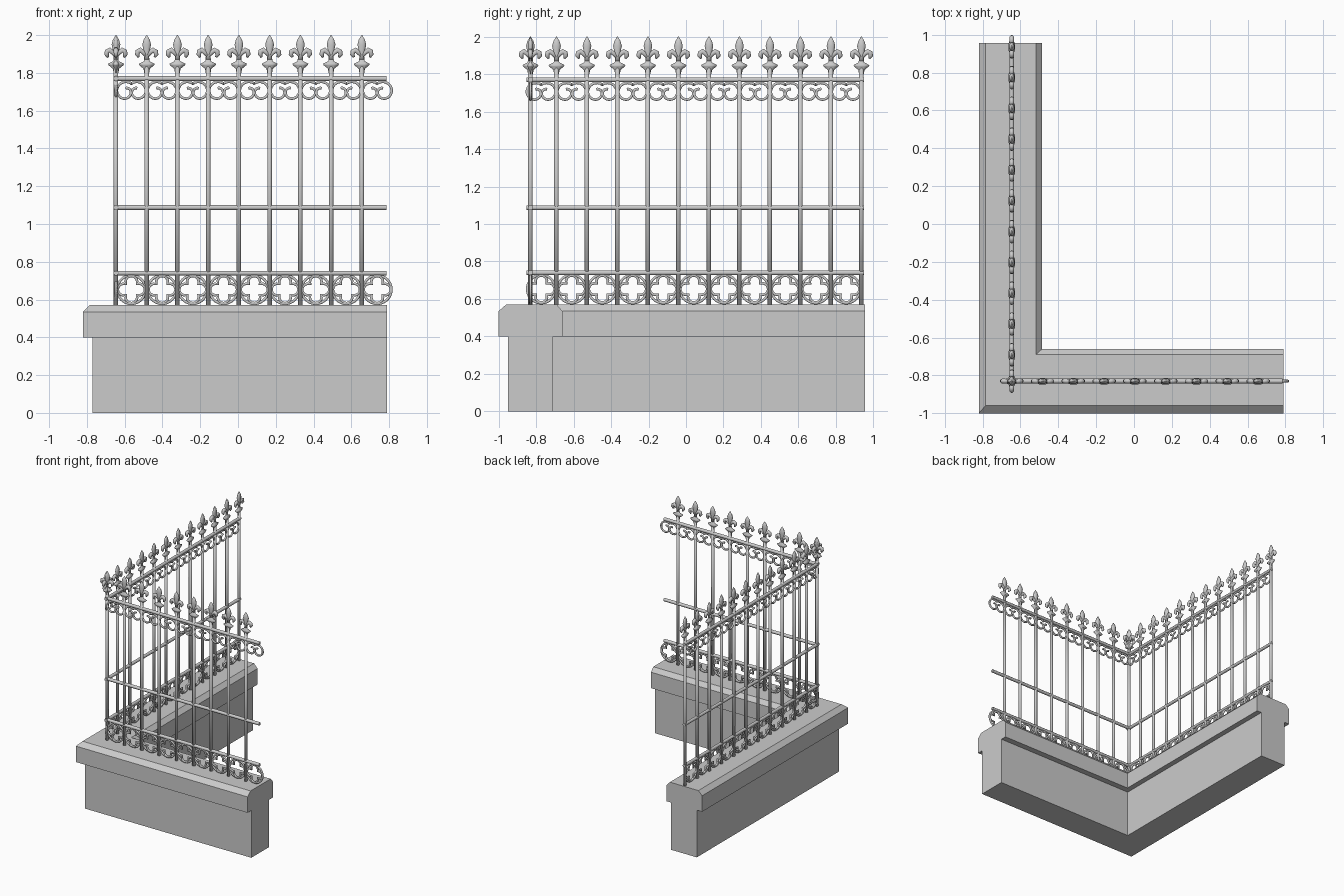
import bpy, bmesh
from math import sin, cos, pi, sqrt, radians
from mathutils import Vector, Matrix

if "Cube" in bpy.data.objects:
    bpy.data.objects.remove(bpy.data.objects["Cube"])

grey = bpy.data.materials.new("plain grey")
grey.use_nodes = True
grey.diffuse_color = (0.6, 0.6, 0.6, 1)
grey.node_tree.nodes["Principled BSDF"].inputs["Base Color"].default_value = (0.6, 0.6, 0.6, 1)


def finish(bm, name, smooth=True):
    bmesh.ops.recalc_face_normals(bm, faces=bm.faces)
    for f in bm.faces:
        f.smooth = smooth
    mesh = bpy.data.meshes.new(name)
    bm.to_mesh(mesh)
    bm.free()
    mesh.materials.append(grey)
    return mesh


def place(mesh, matrix=Matrix()):
    ob = bpy.data.objects.new(mesh.name, mesh)
    bpy.context.collection.objects.link(ob)
    ob.matrix_world = matrix
    return ob


def bridge(bm, loops, closed=False):
    """Join rings of vertices, capping the ends of open runs."""
    n = len(loops[0])
    pairs = list(zip(loops, loops[1:])) + ([(loops[-1], loops[0])] if closed else [])
    for a, b in pairs:
        for i in range(n):
            j = (i + 1) % n
            bm.faces.new((a[i], a[j], b[j], b[i]))
    if not closed:
        bm.faces.new(loops[0])
        bm.faces.new(loops[-1])


def tube(bm, path, radii, closed=False, sides=8, flat=1.0):
    """Sweep a round section along a path in the upright XZ plane."""
    pts = [Vector((x, 0, z)) for x, z in path]
    n, loops = len(pts), []
    for i, p in enumerate(pts):
        after = pts[(i + 1) % n] if closed else pts[min(i + 1, n - 1)]
        before = pts[i - 1] if closed else pts[max(i - 1, 0)]
        d = (after - before).normalized()
        side = Vector((-d.z, 0, d.x))
        r = radii[i] if isinstance(radii, list) else radii
        ring = []
        for k in range(sides):
            a = 2 * pi * (k + 0.5) / sides
            ring.append(bm.verts.new(p + side * r * cos(a) + Vector((0, r * flat * sin(a), 0))))
        loops.append(ring)
    bridge(bm, loops, closed)


# Stone wall: L-shaped plan lofted through heights
END_X, END_Y = 0.79, 0.955


def stone(name, layers):
    bm = bmesh.new()
    loops = []
    for x0, y0, x1, y1, z in layers:
        plan = [(x0, y0), (END_X, y0), (END_X, y1), (x1, y1), (x1, END_Y), (x0, END_Y)]
        loops.append([bm.verts.new((x, y, z)) for x, y in plan])
    bridge(bm, loops)
    place(finish(bm, name, False))


stone("wall_base", [(-0.77, -0.95, -0.53, -0.71, 0), (-0.77, -0.95, -0.53, -0.71, 0.4)])
stone("wall_coping", [(-0.82, -1, -0.485, -0.66, 0.4), (-0.82, -1, -0.485, -0.66, 0.535),
                      (-0.785, -0.96, -0.518, -0.69, 0.57)])

# Upright bar
bm = bmesh.new()
tube(bm, [(0, 0.565), (0, 1.84)], 0.013)
post = finish(bm, "post")

# Spear finial: collar, leaf blade and two drooping side leaves
bm = bmesh.new()
tube(bm, [(0, 1.8), (0, 1.822), (0, 1.84), (0, 1.848), (0, 1.862), (0, 1.885)],
     [0.014, 0.018, 0.042, 0.046, 0.016, 0.014], flat=0.4)
tube(bm, [(0, 1.87), (0, 1.9), (0, 1.95), (0, 1.975), (0, 2.0)],
     [0.013, 0.014, 0.025, 0.018, 0.002], flat=0.6)
for s in (-1, 1):
    tube(bm, [(0, 1.885), (s * 0.018, 1.908), (s * 0.034, 1.921), (s * 0.047, 1.913),
              (s * 0.05, 1.898), (s * 0.042, 1.882)],
         [0.008, 0.012, 0.015, 0.015, 0.013, 0.006], flat=0.9)
finial = finish(bm, "spear_finial")

# Ring with a four-lobed ornament inside
MID = 0.653
bm = bmesh.new()
ring, lobes = [], []
for i in range(40):
    a = 2 * pi * i / 40
    phi = (a + pi / 4) % (pi / 2) - pi / 4
    r = 0.041 * cos(phi) + sqrt(0.031 ** 2 - (0.041 * sin(phi)) ** 2)
    ring.append((0.075 * cos(a), MID + 0.075 * sin(a)))
    lobes.append((r * cos(a), MID + r * sin(a)))
tube(bm, ring, 0.008, closed=True, sides=6)
tube(bm, lobes, 0.008, closed=True, sides=6)
rosette = finish(bm, "quatrefoil_ring")

# Pair of mirrored scrolls under the top rail
bm = bmesh.new()
for s in (-1, 1):
    path = []
    for i in range(25):
        t = i / 24
        a, r = radians(130 - 400 * t), 0.052 - 0.035 * t ** 1.5
        path.append((s * (0.031 + r * cos(a)), 1.702 + r * sin(a)))
    tube(bm, path, 0.008, sides=6)
scrolls = finish(bm, "scroll_pair")


# One run of railing along its own local X
def fence(name, origin, posts, bays, start, end):
    for u in posts:
        place(post, origin @ Matrix.Translation((u, 0, 0)))
        place(finial, origin @ Matrix.Translation((u, 0, 0)))
    for u in bays:
        place(rosette, origin @ Matrix.Translation((u, 0, 0)))
        place(scrolls, origin @ Matrix.Translation((u, 0, 0)))
    bm = bmesh.new()
    for z in (0.74, 1.087, 1.77):
        tube(bm, [(start, z), (end, z)], 0.0135)
    place(finish(bm, name + "_rails"), origin)


STEP = 0.1627
CORNER_X, CORNER_Y = -0.646, -0.83
front_posts = [CORNER_X + STEP * i for i in range(9)]
fence("front", Matrix.Translation((0, CORNER_Y, 0)), front_posts,
      [u + STEP / 2 for u in front_posts], CORNER_X - 0.013, 0.785)

side_posts = [0.936 - STEP * i for i in range(11)]
fence("side", Matrix.Translation((CORNER_X, 0, 0)) @ Matrix.Rotation(pi / 2, 4, "Z"),
      side_posts + [CORNER_Y], [u - STEP / 2 for u in side_posts], -0.85, 0.949)

# Smooth tubes with crisp ends
bpy.ops.object.select_all(action="DESELECT")
for ob in bpy.context.collection.objects:
    if ob.type == "MESH" and ob.data.users == 1 and ob.name.endswith("_rails"):
        ob.select_set(True)
        bpy.context.view_layer.objects.active = ob
bpy.ops.object.shade_smooth_by_angle(angle=radians(50))
